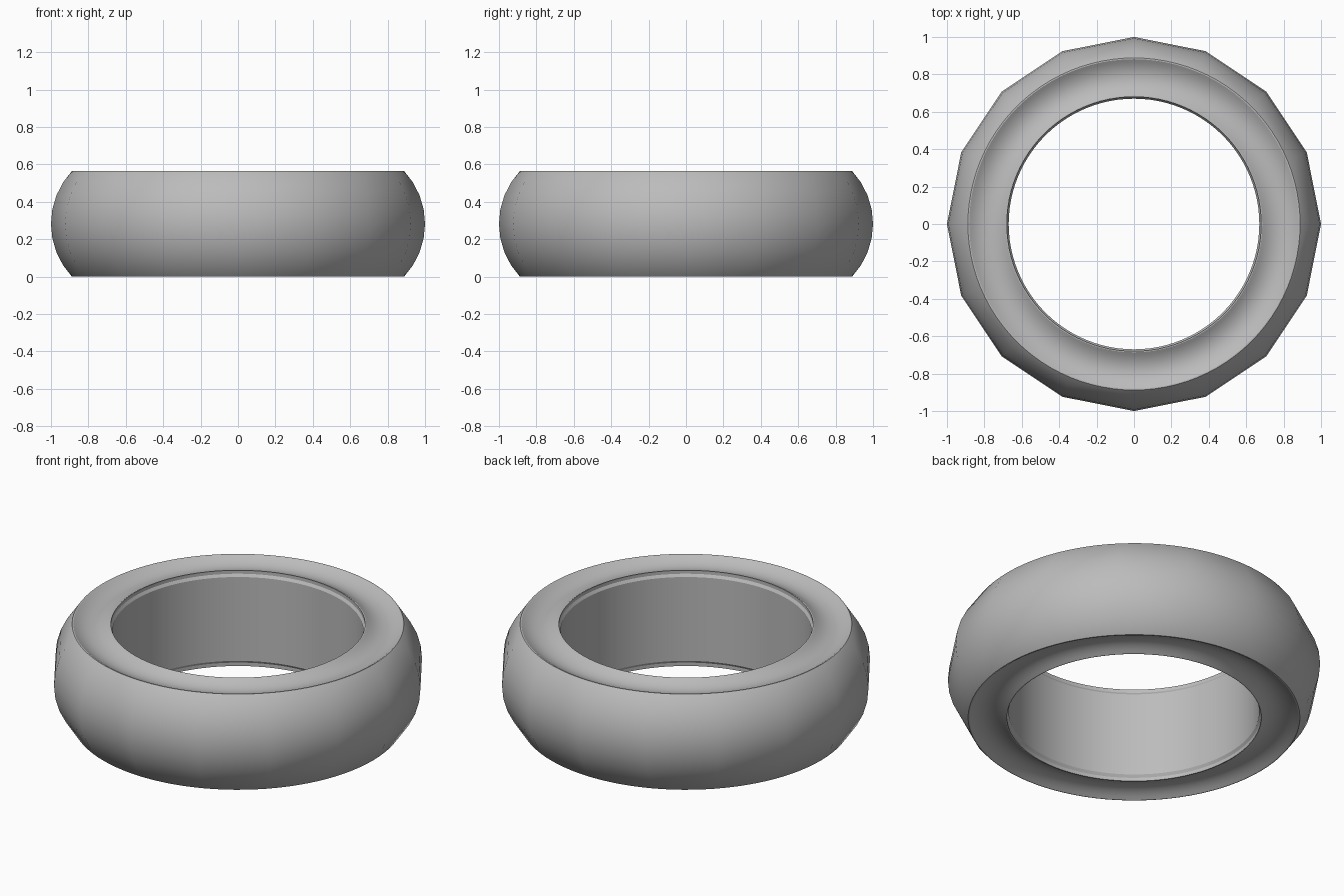
import bpy
import math
from mathutils import Vector

cube = bpy.data.objects.get("Cube")
if cube:
    bpy.data.objects.remove(cube, do_unlink=True)

HEIGHT = 0.565
MID = HEIGHT / 2
RIM, HOLE, BORE = 0.888, 0.68, 0.67
FINE, COARSE = 96, 16          # sides of the rims and of the tread
PER = FINE // COARSE

rubber = bpy.data.materials.new("grey rubber")
rubber.use_nodes = True
GREY = (0.5, 0.5, 0.5, 1)
rubber.diffuse_color = GREY
rubber.node_tree.nodes["Principled BSDF"].inputs["Base Color"].default_value = GREY


def ring(radius, z, count):
    return [Vector((radius * math.cos(math.tau * k / count),
                    radius * math.sin(math.tau * k / count), z)) for k in range(count)]


def make_object(name, verts, faces):
    mesh = bpy.data.meshes.new(name)
    mesh.from_pydata(verts, [], faces)
    mesh.materials.append(rubber)
    mesh.shade_smooth()
    obj = bpy.data.objects.new(name, mesh)
    bpy.context.collection.objects.link(obj)
    return obj


def quads(low, high, count):
    return [(low + k, low + (k + 1) % count, high + (k + 1) % count, high + k)
            for k in range(count)]


def lathe(name, profile):
    verts, faces = [], []
    for r, z in profile:
        verts += ring(r, z, FINE)
    for i in range(len(profile) - 1):
        faces += quads(i * FINE, (i + 1) * FINE, FINE)
    obj = make_object(name, verts, faces)
    bpy.ops.object.select_all(action='DESELECT')
    obj.select_set(True)
    bpy.context.view_layer.objects.active = obj
    bpy.ops.object.shade_smooth_by_angle(angle=math.radians(20))


# Sidewalls: a dished groove between two thin flat lips
outer, inner, depth, steps = RIM - 0.007, HOLE + 0.006, 0.035, 12
top = [(RIM, HEIGHT)]
for i in range(steps + 1):
    t = i / steps
    top.append((outer + (inner - outer) * t, HEIGHT - depth * 4 * t * (1 - t)))
top.append((HOLE, HEIGHT))
lathe("upper_sidewall", top)
lathe("lower_sidewall", [(r, HEIGHT - z) for r, z in reversed(top)])

# Bore with a small step at both ends
half = [(HOLE, HEIGHT), (HOLE, HEIGHT - 0.02), (BORE, HEIGHT - 0.035)]
lathe("bore", half + [(r, HEIGHT - z) for r, z in reversed(half)])

# Tread: coarse bulging band joined by fans to the fine round rims
sag = 1 - RIM
arc = (sag ** 2 + MID ** 2) / (2 * sag)
spread = math.asin(MID / arc)
rows = 8
verts, faces = ring(RIM, 0, FINE), []
for i in range(1, rows):
    a = spread * (2 * i / rows - 1)
    verts += ring(1 - arc * (1 - math.cos(a)), MID + arc * math.sin(a), COARSE)
for i in range(rows - 2):
    faces += quads(FINE + i * COARSE, FINE + (i + 1) * COARSE, COARSE)
top_rim = len(verts)
verts += ring(RIM, HEIGHT, FINE)


def fan(rim, row, upper):
    for k in range(COARSE):
        a, b = row + k, row + (k + 1) % COARSE
        tris = [(a, b, rim + k * PER + PER // 2)]
        for s in range(PER):
            p, q = rim + k * PER + s, rim + (k * PER + s + 1) % FINE
            tris.append((a if s < PER // 2 else b, q, p))
        faces.extend(tris if upper else [t[::-1] for t in tris])


fan(0, FINE, False)
fan(top_rim, top_rim - COARSE, True)
tread = make_object("tread", verts, faces)

# Round shading across the tread's flats
normals = []
for v in verts:
    flat = Vector((v.x, v.y, 0)).normalized()
    normals.append((v - flat * (1 - arc) - Vector((0, 0, MID))).normalized())
tread.data.normals_split_custom_set_from_vertices(normals)
